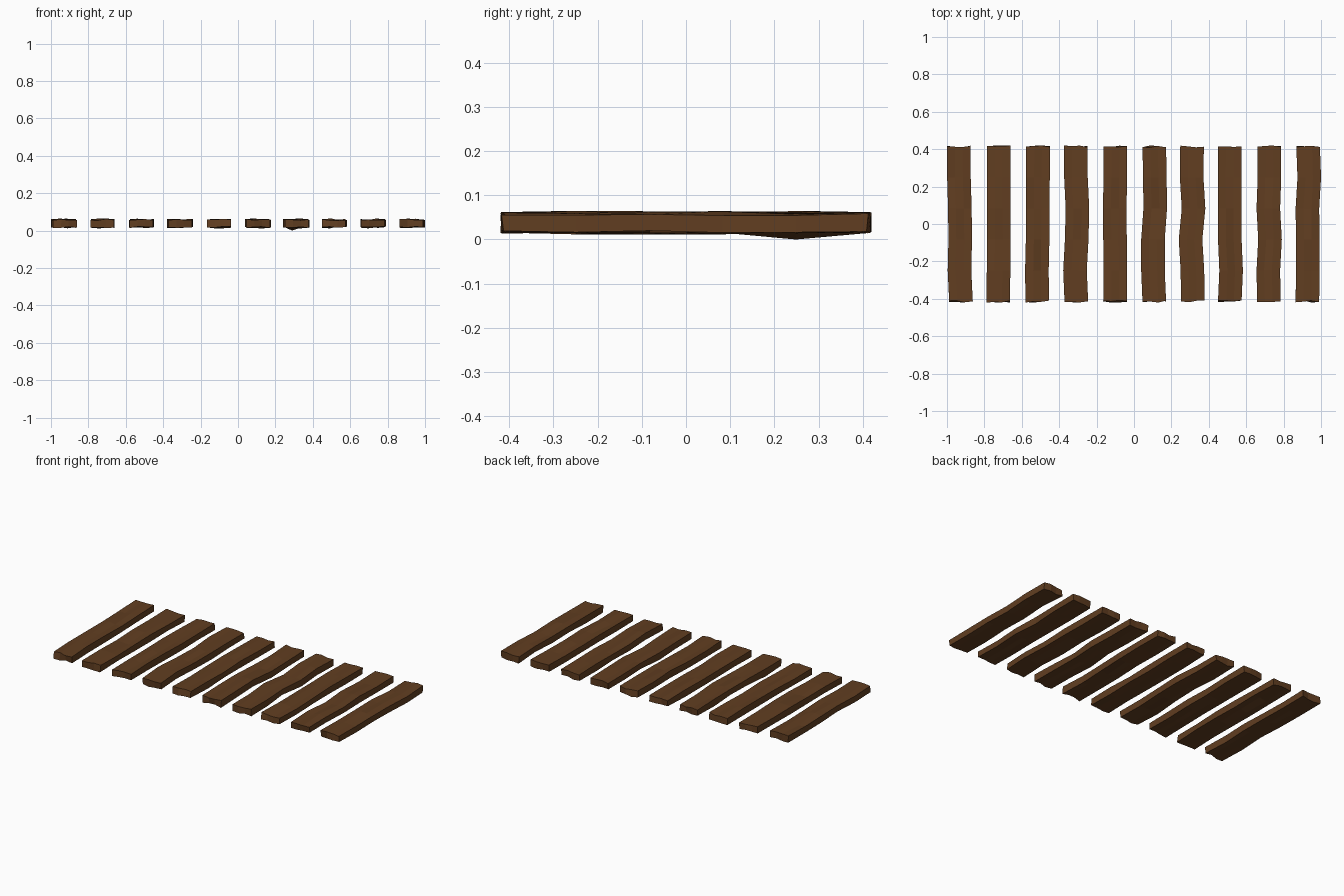
import bpy, bmesh, random

if "Cube" in bpy.data.objects:
    bpy.data.objects.remove(bpy.data.objects["Cube"])

random.seed(4)
wood = bpy.data.materials.new("dark brown wood")
wood.diffuse_color = (0.12, 0.048, 0.015, 1)
wood.use_nodes = True
wood.node_tree.nodes["Principled BSDF"].inputs["Base Color"].default_value = wood.diffuse_color

COUNT, PITCH, HALF_W, HALF_L = 10, 0.2069, 0.063, 0.414
# sideways wobble of each plank (thousandths), front end to back end
WOBBLE = [(6, -2, 2, 0, -5, -6), (-2, 0, 2, 0, 0, 0), (0, -2, 2, 2, 4, 4),
          (2, -5, 4, 8, 0, 0), (2, 4, 2, 0, 4, 4), (5, -2, -2, 10, 8, 5),
          (4, 2, -8, 8, -2, 0), (-5, 2, -5, -5, -5, -5),
          (-3, -6, 3, -6, 0, 0), (-4, -2, -2, -4, 6, 0)]
COLS = (-1, -0.33, 0.33, 1)


def jitter(a):
    return random.uniform(-a, a)


def plank(index, cx, wobble):
    bm = bmesh.new()
    rings = []
    n = len(wobble)
    for k, off in enumerate(wobble):
        y = -HALF_L + 2 * HALF_L * k / (n - 1)
        end = k in (0, n - 1)
        ring = []
        # bottom row left to right, then top row right to left
        for base, cols in ((0.018, COLS), (0.058, COLS[::-1])):
            for c in cols:
                amp = 0.004 if abs(c) == 1 or end else 0.007
                ring.append(bm.verts.new((
                    cx + off / 1000 + c * HALF_W + (jitter(0.002) if abs(c) < 1 else 0),
                    y + (jitter(0.006) if end else 0),
                    base + jitter(amp))))
        rings.append(ring)
    # long sides
    for a, b in zip(rings, rings[1:]):
        for j in range(8):
            m = (j + 1) % 8
            bm.faces.new((a[j], a[m], b[m], b[j]))
    # sawn ends
    for r in (rings[0], rings[-1]):
        for j in range(3):
            bm.faces.new((r[j], r[j + 1], r[6 - j], r[7 - j]))
    # lowest dip of the set touches the ground
    if index == 6:
        rings[4][1].co.z = 0.0
    bmesh.ops.recalc_face_normals(bm, faces=bm.faces)
    mesh = bpy.data.meshes.new(f"plank_{index + 1}")
    bm.to_mesh(mesh)
    bm.free()
    mesh.materials.append(wood)
    bpy.context.collection.objects.link(bpy.data.objects.new(mesh.name, mesh))


# row of separate walkway planks
for i, w in enumerate(WOBBLE):
    plank(i, (i - (COUNT - 1) / 2) * PITCH, w)
